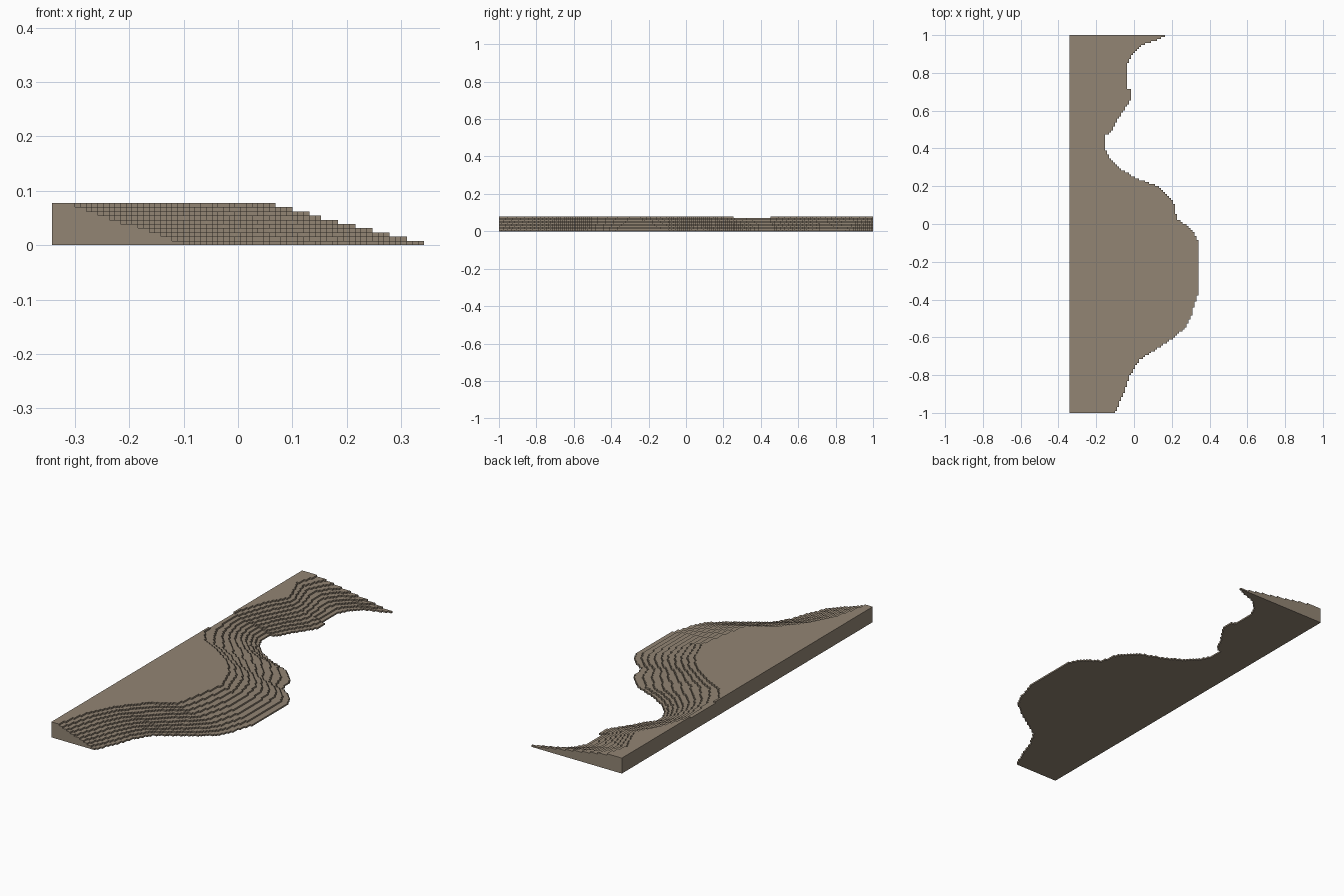
import bpy
import bmesh
from mathutils import Vector

cube = bpy.data.objects.get("Cube")
if cube:
    bpy.data.objects.remove(cube, do_unlink=True)

LEFT, ROWS, LAYERS, HEIGHT = -0.342, 190, 10, 0.078
CELL = 2 / ROWS
STEP = HEIGHT / LAYERS

# Shoreline of the lowest layer and rim of the highest one, as (y, x)
SHORE = [(-1, -.1), (-.9, -.055), (-.8, -.02), (-.72, .03), (-.68, .09),
         (-.6, .21), (-.55, .27), (-.5, .3), (-.36, .342), (-.1, .342),
         (-.05, .32), (0, .27), (.03, .225), (.1, .215), (.15, .18),
         (.2, .13), (.21, .09), (.25, 0), (.3, -.08), (.35, -.125),
         (.4, -.15), (.47, -.15), (.48, -.125), (.55, -.09), (.6, -.055),
         (.65, -.02), (.71, -.01), (.72, -.033), (.85, -.035), (.9, -.01),
         (.95, .05), (.97, .11), (1, .17)]
RIM = [(-1, -.305), (-.83, -.266), (-.69, -.197), (-.57, -.096), (-.5, .016),
       (-.36, .045), (-.22, .066), (-.09, .015), (0, -.058), (.09, -.194),
       (.13, -.275), (.2, -.325), (.27, LEFT), (.43, LEFT), (.5, -.325),
       (.62, -.285), (.73, -.223), (.88, -.285), (1, -.253)]

earth = bpy.data.materials.new("earth_brown")
earth.use_nodes = True
colour = (.29, .235, .175, 1)
earth.diffuse_color = colour
earth.node_tree.nodes["Principled BSDF"].inputs["Base Color"].default_value = colour


def sample(curve, y):
    for (y0, x0), (y1, x1) in zip(curve, curve[1:]):
        if y <= y1:
            return x0 + (x1 - x0) * (y - y0) / (y1 - y0)
    return curve[-1][1]


def edge(layer, row):
    """Outer x of a layer in one row of cells, snapped to the grid."""
    if layer == LAYERS:
        return LEFT
    y = -1 + (row + .5) * CELL
    t = layer / (LAYERS - 1)
    x = sample(SHORE, y) * (1 - t) + sample(RIM, y) * t
    return LEFT + round((x - LEFT) / CELL) * CELL


def quad(bm, points, normal):
    """Add a face pointing along normal, skipping empty ones."""
    pts = [Vector(p) for p in points]
    n = (pts[1] - pts[0]).cross(pts[2] - pts[1])
    if n.length < 1e-9:
        return
    if n.dot(Vector(normal)) < 0:
        pts.reverse()
    bm.faces.new([bm.verts.new(p) for p in pts])


def flat(bm, x0, x1, y0, y1, z, up):
    quad(bm, [(x0, y0, z), (x1, y0, z), (x1, y1, z), (x0, y1, z)], (0, 0, up))


def wall_x(bm, x, y0, y1, z0, z1, side):
    quad(bm, [(x, y0, z0), (x, y1, z0), (x, y1, z1), (x, y0, z1)], (side, 0, 0))


def wall_y(bm, x0, x1, y, z0, z1, side):
    quad(bm, [(x0, y, z0), (x1, y, z0), (x1, y, z1), (x0, y, z1)], (0, side, 0))


# One stepped contour layer at a time: tread, riser, back and ends
for k in range(LAYERS):
    bm = bmesh.new()
    z0, z1 = k * STEP, (k + 1) * STEP
    xs = [edge(k, r) for r in range(ROWS)]
    for r, x in enumerate(xs):
        y0, y1 = -1 + r * CELL, -1 + (r + 1) * CELL
        flat(bm, edge(k + 1, r), x, y0, y1, z1, 1)
        if x > LEFT:
            wall_x(bm, x, y0, y1, z0, z1, 1)
            wall_x(bm, LEFT, y0, y1, z0, z1, -1)
        if k == 0:
            flat(bm, LEFT, x, y0, y1, 0, -1)
        if r + 1 < ROWS:
            wall_y(bm, x, xs[r + 1], y1, z0, z1, 1 if x > xs[r + 1] else -1)
    wall_y(bm, LEFT, xs[0], -1, z0, z1, -1)
    wall_y(bm, LEFT, xs[-1], 1, z0, z1, 1)
    bmesh.ops.remove_doubles(bm, verts=bm.verts, dist=1e-5)
    name = f"terrain_layer_{k + 1}"
    mesh = bpy.data.meshes.new(name)
    bm.to_mesh(mesh)
    bm.free()
    mesh.materials.append(earth)
    bpy.context.collection.objects.link(bpy.data.objects.new(name, mesh))
